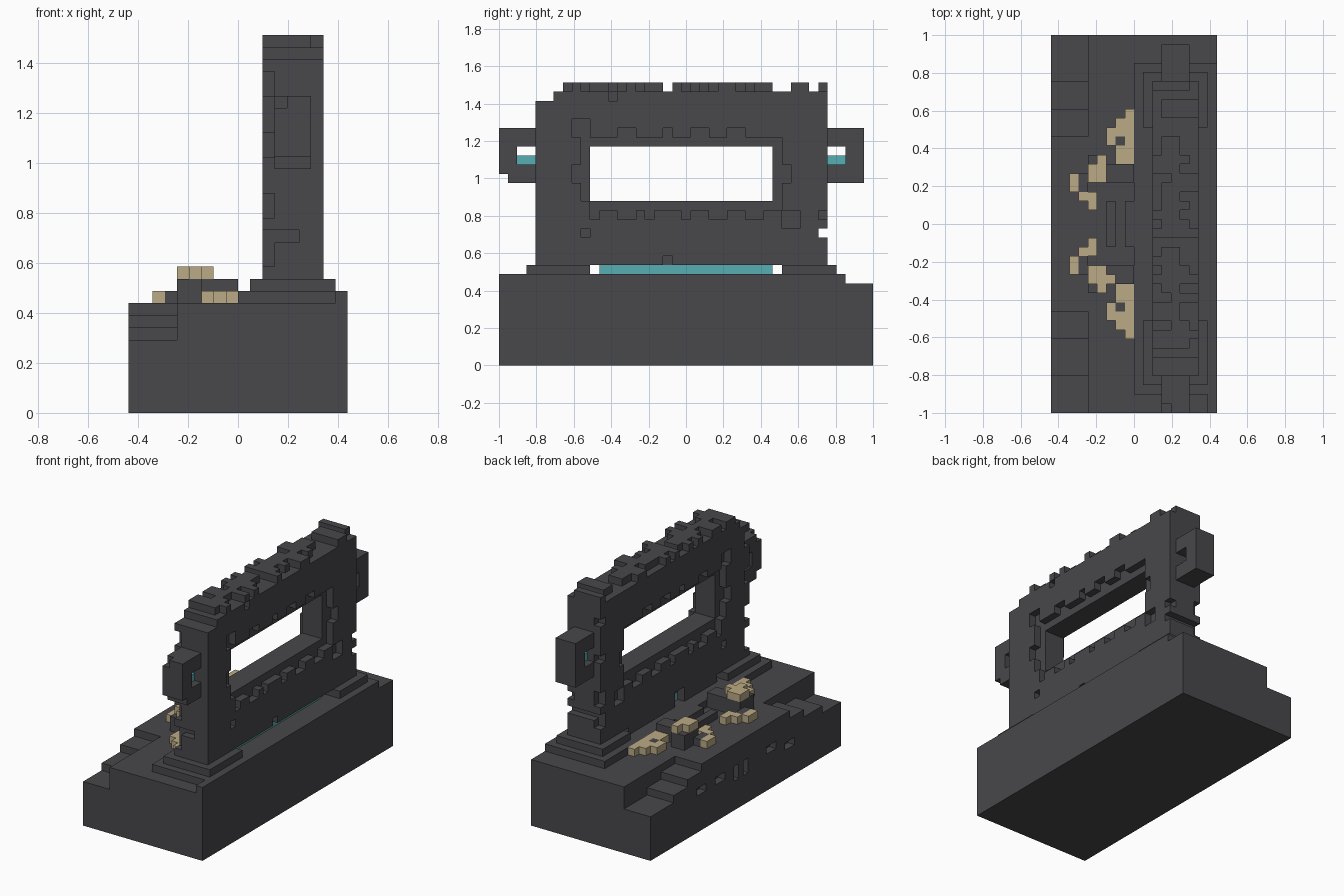
import bpy, bmesh, random

random.seed(4)
U = 2 / 41  # edge length of one block

if "Cube" in bpy.data.objects:
    bpy.data.objects.remove(bpy.data.objects["Cube"])


def material(name, colour):
    m = bpy.data.materials.new(name)
    m.use_nodes = True
    m.diffuse_color = (*colour, 1)
    m.node_tree.nodes["Principled BSDF"].inputs["Base Color"].default_value = (*colour, 1)
    return m


stone = material("dark stone", (0.065, 0.065, 0.072))
tan = material("tan bone", (0.50, 0.40, 0.235))
teal = material("teal glow", (0.093, 0.43, 0.456))


def box(x, y, z):
    """Set of block cells inside three half-open ranges."""
    return {(i, j, k) for i in range(*x) for j in range(*y) for k in range(*z)}


SIDES = [(a, s) for a in range(3) for s in (0, 1)]


def build(name, cells, mat):
    """Turn a set of cells into a mesh holding only its outer faces."""
    bm = bmesh.new()
    verts = {}

    def vert(p):
        if p not in verts:
            verts[p] = bm.verts.new(((p[0] - 9) * U, (p[1] - 20.5) * U, p[2] * U))
        return verts[p]

    for c in sorted(cells):
        for axis, side in SIDES:
            n = list(c)
            n[axis] += 1 if side else -1
            if tuple(n) in cells:
                continue
            b, d = (axis + 1) % 3, (axis + 2) % 3
            ring = []
            for u, v in ((0, 0), (1, 0), (1, 1), (0, 1)):
                p = list(c)
                p[axis] += side
                p[b] += u
                p[d] += v
                ring.append(vert(tuple(p)))
            bm.faces.new(ring if side else ring[::-1])
    mesh = bpy.data.meshes.new(name)
    bm.to_mesh(mesh)
    bm.free()
    mesh.materials.append(mat)
    ob = bpy.data.objects.new(name, mesh)
    bpy.context.scene.collection.objects.link(ob)
    return ob


# Base with stepped corners, a raised rim and small slits
base = box((0, 18), (0, 41), (0, 9)) | box((17, 18), (0, 38), (9, 10))
for y0, y1, top in ((0, 4, 6), (4, 8, 7), (8, 11, 8), (30, 33, 8), (33, 36, 7), (36, 41, 6)):
    base -= box((0, 4), (y0, y1), (top, 9))
for y0, y1, z0, z1 in ((29, 31, 5, 6), (25, 27, 5, 6), (22, 23, 4, 6), (20, 21, 4, 6),
                       (14, 16, 5, 6), (10, 12, 4, 5)):
    base -= box((0, 1), (y0, y1), (z0, z1))
build("base", base, stone)

# Plinth slabs under the wall
build("plinth", box((9, 17), (2, 38), (9, 10)), stone)
for name, y in (("front_footing", (3, 10)), ("back_footing", (31, 37))):
    build(name, box((10, 17), y, (10, 11)), stone)

# Wall with window, notched frame and worn top
wall = box((11, 16), (4, 36), (11, 30)) | box((11, 12), (11, 30), (10, 11))
wall -= box((11, 16), (4, 6), (29, 30))
wall -= box((11, 16), (10, 30), (18, 24))
wall -= box((11, 12), (18, 20), (10, 12)) | box((15, 16), (18, 19), (11, 12))
wall -= box((11, 16), (35, 36), (14, 15))
for skin in ((11, 12), (15, 16)):
    wall -= box(skin, (9, 31), (17, 25)) - box(skin, (9, 10), (17, 18))
    for y in (10, 13, 16, 20, 23, 27):
        wall -= box(skin, (y, y + 1 + y % 2), (16, 17))
    for y, w in ((13, 2), (18, 1), (21, 2), (25, 2)):
        wall -= box(skin, (y, y + w), (25, 26))
    for y in (8, 31):
        wall -= box(skin, (y, y + 1), (20, 22))
    for y0, y1, z0, z1 in ((8, 10, 25, 27), (9, 10, 14, 15), (31, 33, 15, 17), (35, 36, 16, 17)):
        wall -= box(skin, (y0, y1), (z0, z1))
wall -= box((15, 16), (12, 13), (29, 30))
# Chipped corners on the rear side
for z0, z1 in ((12, 14), (16, 18), (21, 23), (26, 28)):
    wall -= box((11, 12), (4, 5), (z0, z1)) | box((11, 12), (35, 36), (z0 + 1, z1))
wall -= box((11, 14), (4, 5), (14, 15))
wall -= box((11, 16), (6, 7), (30, 31))
# Broken crest
for y in range(7, 36):
    if y not in (18, 30, 31, 34):
        start = random.choice((11, 11, 12, 13))
        wall |= box((start, random.choice((14, 15, 16))), (y, y + 1), (30, 31))
build("wall", wall, stone)
build("glow_strip", box((12, 15), (11, 30), (10, 11)), teal)

# Side lugs with a glowing sill
front_lug = box((12, 15), (0, 4), (20, 26)) - box((12, 15), (2, 4), (22, 24))
front_lug -= box((12, 15), (0, 1), (20, 21)) | box((12, 13), (0, 1), (25, 26))
back_lug = box((12, 15), (36, 40), (20, 26)) - box((12, 15), (36, 38), (22, 24))
build("front_lug", front_lug, stone)
build("back_lug", back_lug, stone)
build("front_lug_glow", box((13, 14), (2, 4), (22, 23)), teal)
build("back_lug_glow", box((13, 14), (36, 38), (22, 23)), teal)

# Rests and bars on the terrace
bars = set()
for x in (6, 8):
    bars |= box((x, x + 1), (18, 23), (9, 10))
build("terrace_bars", bars, stone)


def mirrored(cells):
    return {(i, 40 - j, k) for i, j, k in cells}


rest = box((6, 9), (25, 27), (9, 11)) | box((4, 6), (25, 28), (9, 11)) | box((3, 4), (24, 26), (9, 10))
rest |= box((7, 8), (29, 30), (9, 10))
# Low pieces on the terrace
low = box((8, 9), (32, 33), (9, 10)) | box((7, 9), (27, 32), (9, 10)) | box((6, 7), (29, 31), (9, 10))
low |= box((2, 3), (24, 26), (9, 10)) | box((3, 5), (23, 24), (9, 10)) | box((4, 5), (22, 23), (9, 10))
low -= box((7, 8), (29, 30), (9, 10))
# High pieces on the rests
high = box((4, 6), (25, 27), (11, 12)) | box((5, 6), (27, 28), (11, 12))
for side, flip in (("back", False), ("front", True)):
    for part, cells, mat in (("rest", rest, stone), ("low_claw", low, tan), ("high_claw", high, tan)):
        build(side + "_" + part, mirrored(cells) if flip else cells, mat)
build("front_claw_tip", box((6, 7), (14, 15), (11, 12)), tan)
